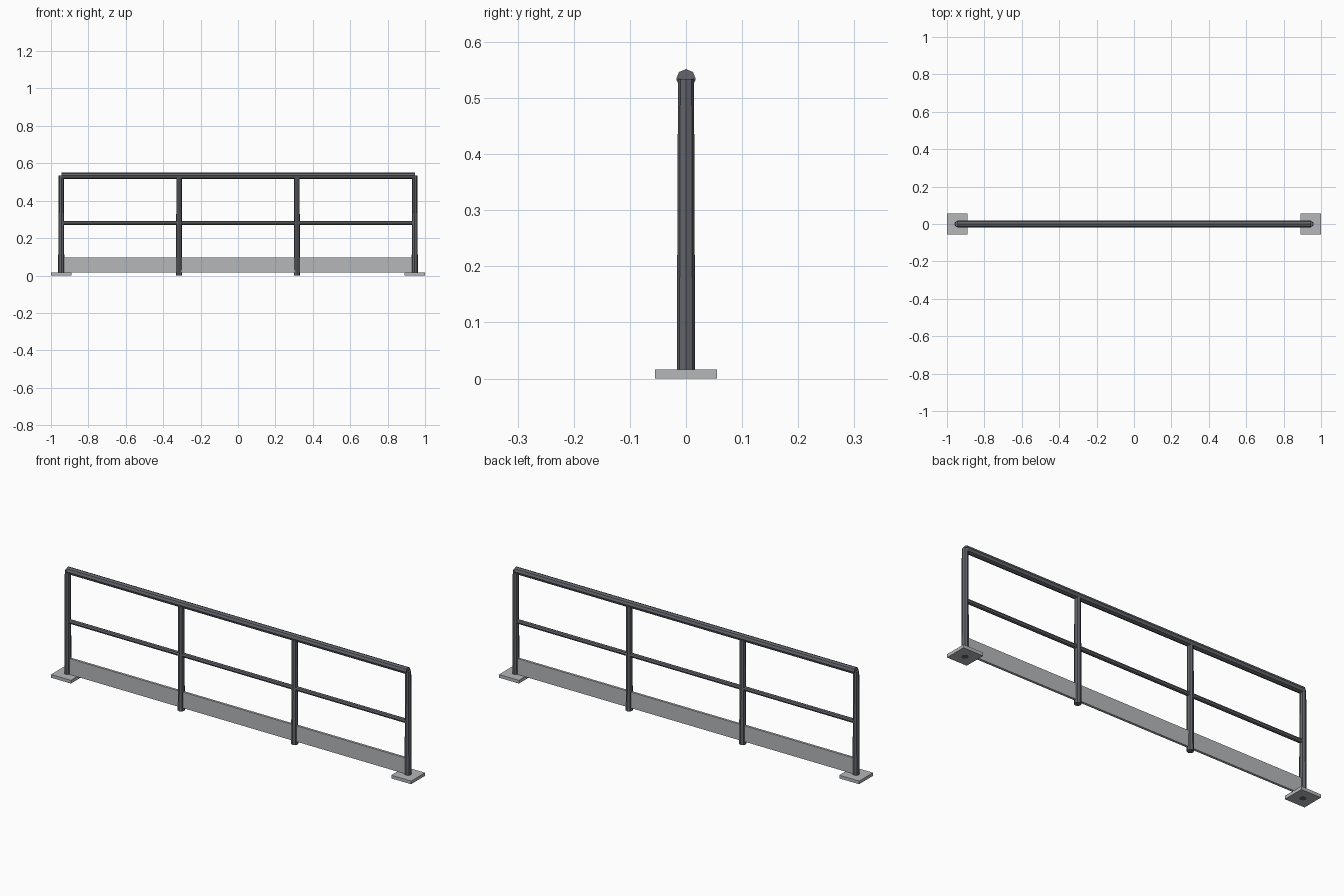
import bpy
from math import pi

cube = bpy.data.objects.get("Cube")
if cube:
    bpy.data.objects.remove(cube, do_unlink=True)


def material(name, rgb):
    mat = bpy.data.materials.new(name)
    mat.use_nodes = True
    color = (*rgb, 1)
    mat.diffuse_color = color
    mat.node_tree.nodes["Principled BSDF"].inputs["Base Color"].default_value = color
    return mat


dark_steel = material("dark steel", (0.125, 0.13, 0.148))
pale_steel = material("pale steel", (0.46, 0.475, 0.49))


def finish(name, mat):
    obj = bpy.context.object
    obj.name = name
    obj.data.materials.append(mat)
    return obj


def post(name, x, bottom, top):
    """Slightly tapered eight-sided upright."""
    bpy.ops.mesh.primitive_cone_add(vertices=8, radius1=0.0165, radius2=0.0143,
                                    depth=top - bottom,
                                    location=(x, 0, (top + bottom) / 2))
    finish(name, dark_steel)


def rail(name, z, radius, length):
    """Eight-sided tube along x."""
    bpy.ops.mesh.primitive_cylinder_add(vertices=8, radius=radius, depth=length,
                                        location=(0, 0, z), rotation=(0, pi / 2, 0))
    finish(name, dark_steel)


def box(name, center, size):
    bpy.ops.mesh.primitive_cube_add(size=1, location=center)
    obj = finish(name, pale_steel)
    obj.scale = size


END_X = 0.945
RAIL_Z = 0.534

# Uprights, evenly spaced
for i, name in enumerate(("right_end_post", "right_middle_post",
                          "left_middle_post", "left_end_post")):
    post(name, END_X * (2 * i / 3 - 1), 0, RAIL_Z)

# Horizontal tubes
rail("top_rail", RAIL_Z, 0.0175, 2 * END_X)
rail("middle_rail", 0.28, 0.011, 2 * END_X)

# Toe board between the end posts
box("toe_board", (0, 0, 0.056), (2 * END_X, 0.012, 0.08))

# Base plates, a hair above the post ends
for side, name in ((-1, "right_base_plate"), (1, "left_base_plate")):
    box(name, (side * END_X, 0, 0.0085), (0.11, 0.11, 0.016))
